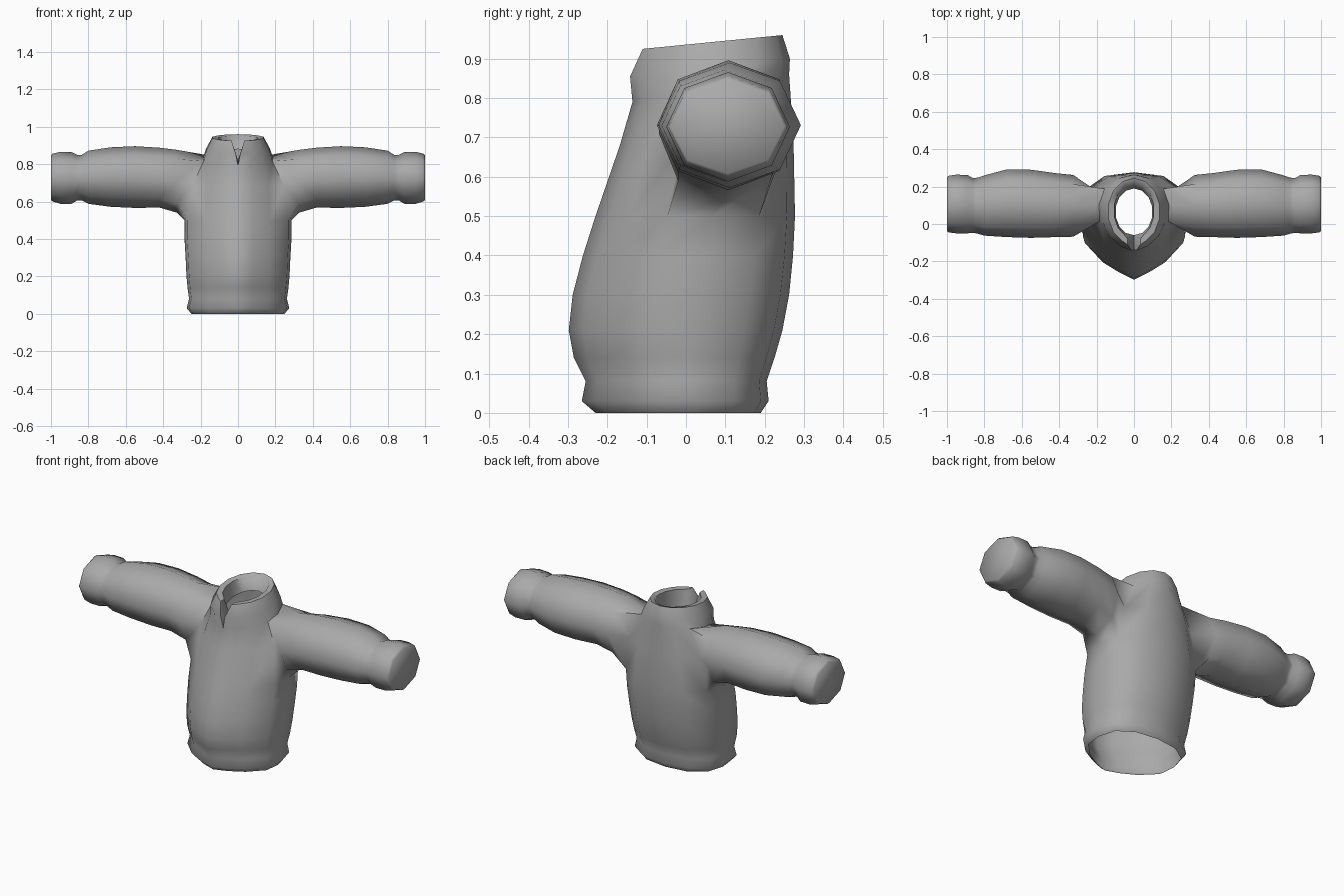
import bpy, bmesh, math

grey = bpy.data.materials.new("grey_cloth")
grey.diffuse_color = (0.4, 0.4, 0.4, 1)

# Torso half outline, front centre to back centre: (width fraction, depth fraction)
BODY = [(0, 0), (0.28, 0.07), (0.60, 0.17), (0.95, 0.36), (1, 0.58), (0.9, 0.82), (0.55, 0.96), (0, 1)]
ROUND = [(math.sin(math.pi * i / 7), (1 - math.cos(math.pi * i / 7)) / 2) for i in range(8)]

# Rings: z front, z back, half width, y front, y back, front gap, roundness
ROWS = [
    (0.00, 0.00, 0.250, -0.230, 0.190, 0, 0.2),
    (0.03, 0.03, 0.275, -0.265, 0.210, 0, 0.1),
    (0.08, 0.08, 0.262, -0.255, 0.205, 0, 0.1),
    (0.14, 0.14, 0.270, -0.285, 0.225, 0, 0),
    (0.21, 0.21, 0.276, -0.298, 0.245, 0, 0),
    (0.30, 0.30, 0.280, -0.288, 0.262, 0, 0),
    (0.40, 0.40, 0.286, -0.262, 0.272, 0, 0),
    (0.50, 0.50, 0.286, -0.230, 0.277, 0, 0),        # armhole bottom
    (0.68, 0.70, 0.255, -0.168, 0.273, 0, 0.2),      # armhole middle
    (0.79, 0.86, 0.190, -0.136, 0.262, 0, 0.6),      # armhole top, collar base
    (0.855, 0.90, 0.175, -0.142, 0.264, 0.012, 0.8),
    (0.925, 0.96, 0.140, -0.110, 0.245, 0.035, 1),   # collar rim
    (0.925, 0.953, 0.108, -0.078, 0.222, 0.035, 1),  # inner collar
    (0.82, 0.88, 0.100, -0.060, 0.190, 0, 1),
]
# Sleeve rings: x, y min, y max, z min, z max
SLEEVE = [
    (0.325, -0.068, 0.262, 0.540, 0.876),
    (0.42, -0.070, 0.272, 0.568, 0.888),
    (0.55, -0.074, 0.290, 0.566, 0.896),
    (0.68, -0.070, 0.292, 0.572, 0.890),
    (0.80, -0.062, 0.260, 0.588, 0.872),
    (0.835, -0.052, 0.248, 0.606, 0.850),
    (0.86, -0.047, 0.245, 0.606, 0.850),
    (0.89, -0.050, 0.262, 0.588, 0.864),
    (0.95, -0.050, 0.264, 0.588, 0.866),
    (0.99, -0.045, 0.258, 0.600, 0.856),
    (1.00, -0.038, 0.250, 0.608, 0.848),
]

bm = bmesh.new()

# Body and collar
rings = []
for zf, zb, hw, yf, yb, gap, r in ROWS:
    ring = []
    for i in range(8):
        u = BODY[i][0] * (1 - r) + ROUND[i][0] * r
        v = BODY[i][1] * (1 - r) + ROUND[i][1] * r
        x = gap if i == 0 else (0 if i == 7 else u * hw)
        ring.append(bm.verts.new((x, yf + (yb - yf) * v, zf + (zb - zf) * v)))
    rings.append(ring)
for j in range(len(rings) - 1):
    for i in range(7):
        if j in (7, 8) and i in (3, 4):
            continue  # armhole
        bm.faces.new((rings[j][i], rings[j][i + 1], rings[j + 1][i + 1], rings[j + 1][i]))

# Walls of the front collar notch
a, b, c, d, e = [rings[k][0] for k in range(9, 14)]
bm.faces.new((b, c, d, e))
bm.faces.new((a, b, e))

# Sleeve and cuff, grown out of the armhole
lo, mid, hi = rings[7:10]
prev = [lo[3], lo[4], lo[5], mid[5], hi[5], hi[4], hi[3], mid[3]]
for x, y0, y1, z0, z1 in SLEEVE:
    ring = []
    for k in range(8):
        t = math.radians(225 + 45 * k)
        ring.append(bm.verts.new((x, (y0 + y1) / 2 + (y1 - y0) / 2 * math.cos(t),
                                  (z0 + z1) / 2 + (z1 - z0) / 2 * math.sin(t))))
    for k in range(8):
        n = (k + 1) % 8
        bm.faces.new((prev[k], prev[n], ring[n], ring[k]))
    prev = ring
cap = bm.faces.new(prev)
bmesh.ops.recalc_face_normals(bm, faces=bm.faces)
if cap.normal.x < 0:
    bmesh.ops.reverse_faces(bm, faces=bm.faces)

mesh = bpy.data.meshes.new("jacket")
bm.to_mesh(mesh)
bm.free()
mesh.materials.append(grey)
jacket = bpy.data.objects.new("jacket", mesh)
bpy.context.collection.objects.link(jacket)
bpy.context.view_layer.objects.active = jacket
jacket.select_set(True)

# Mirror to the other half, then smooth
mirror = jacket.modifiers.new("mirror", 'MIRROR')
mirror.merge_threshold = 0.001
bpy.ops.object.modifier_apply(modifier="mirror")
bpy.ops.object.shade_smooth_by_angle(angle=math.radians(62))
